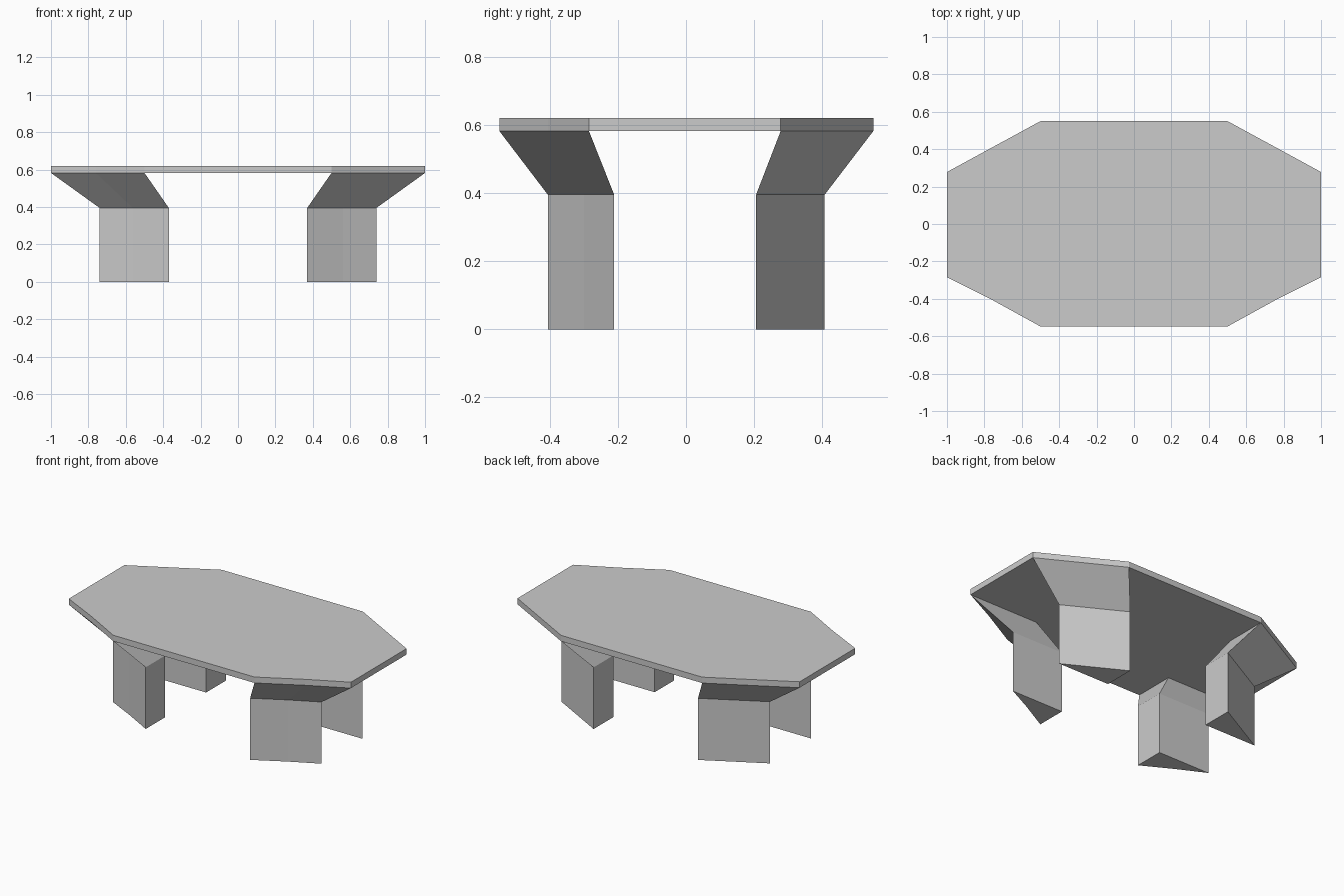
import bpy, bmesh

if "Cube" in bpy.data.objects:
    bpy.data.objects.remove(bpy.data.objects["Cube"])

TOP_Z, SLAB_Z, KNEE_Z = 0.62, 0.582, 0.395
LEG_SCALE = 0.74


def loft(name, sections, cap_top=True):
    """Join equal-sided horizontal sections into a flat-faced solid."""
    bm = bmesh.new()
    rings = [[bm.verts.new((x, y, z)) for x, y in pts] for pts, z in sections]
    n = len(rings[0])
    bm.faces.new(rings[0][::-1])
    if cap_top:
        bm.faces.new(rings[-1])
    for a, b in zip(rings, rings[1:]):
        for i in range(n):
            j = (i + 1) % n
            bm.faces.new((a[i], a[j], b[j], b[i]))
    bmesh.ops.recalc_face_normals(bm, faces=bm.faces)
    mesh = bpy.data.meshes.new(name)
    bm.to_mesh(mesh)
    bm.free()
    obj = bpy.data.objects.new(name, mesh)
    bpy.context.collection.objects.link(obj)
    return obj


def scaled(pts, s):
    return [(x * s, y * s) for x, y in pts]


# Chamfered corners: end vertex, slight midpoint kink, side vertex
front_corner = [(1.0, -0.285), (0.76, -0.405), (0.5, -0.548)]
back_corner = [(1.0, 0.278), (0.75, 0.414), (0.5, 0.55)]


def flip_x(pts):
    return [(-x, y) for x, y in pts]


# Tabletop slab
outline = (flip_x(front_corner) + front_corner[::-1]
           + back_corner + flip_x(back_corner)[::-1])
loft("tabletop", [(outline, SLAB_Z), (outline, TOP_Z)])

# Four triangular legs that flare out to the tabletop corners
for row, corner in (("front", front_corner), ("back", back_corner)):
    triangle = corner + [(0.5, corner[0][1])]
    for side, pts in (("right", triangle), ("left", flip_x(triangle))):
        small = scaled(pts, LEG_SCALE)
        loft(f"{row}_{side}_leg",
             [(small, 0.0), (small, KNEE_Z), (pts, SLAB_Z)], cap_top=False)
